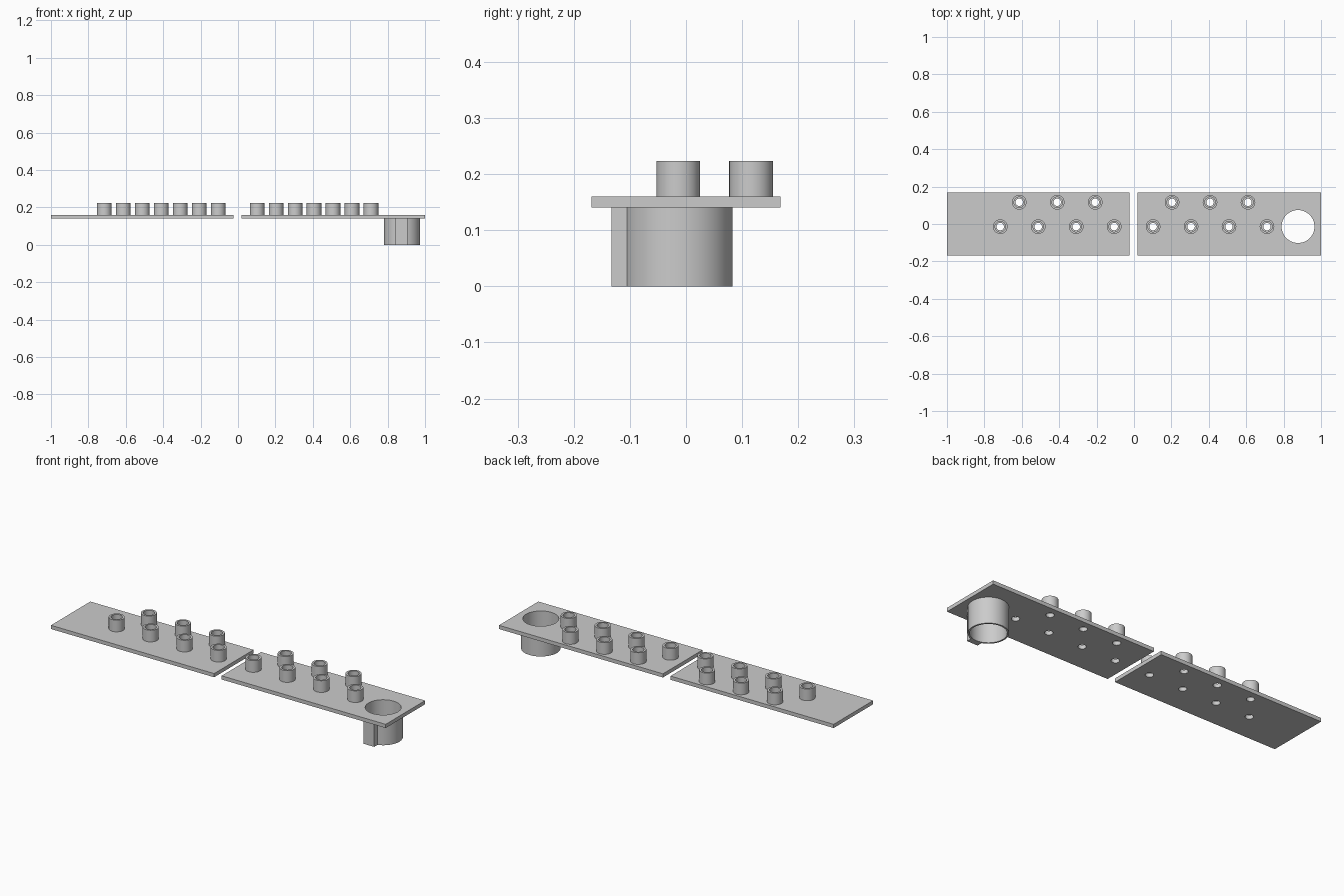
import bpy, bmesh, math
from mathutils import Matrix

if "Cube" in bpy.data.objects:
    bpy.data.objects.remove(bpy.data.objects["Cube"], do_unlink=True)

PLATE_BOTTOM, PLATE_TOP, PEG_TOP = 0.14, 0.16, 0.223
FRONT_ROW, BACK_ROW, PITCH = -0.014, 0.116, 0.203
CUP_X, CUP_Y, CUP_INNER, CUP_OUTER = 0.877, -0.0135, 0.088, 0.0965

grey = bpy.data.materials.new("light grey plastic")
grey.use_nodes = True
colour = (0.6, 0.6, 0.6, 1)
grey.diffuse_color = colour
grey.node_tree.nodes["Principled BSDF"].inputs["Base Color"].default_value = colour


def make_object(name, bm):
    bmesh.ops.recalc_face_normals(bm, faces=bm.faces)
    mesh = bpy.data.meshes.new(name)
    bm.to_mesh(mesh)
    bm.free()
    mesh.materials.append(grey)
    obj = bpy.data.objects.new(name, mesh)
    bpy.context.collection.objects.link(obj)
    return obj


def smooth(obj):
    bpy.ops.object.select_all(action="DESELECT")
    obj.select_set(True)
    bpy.context.view_layer.objects.active = obj
    bpy.ops.object.shade_smooth_by_angle(angle=math.radians(30))


def box(name, x0, x1, y0, y1, z0, z1):
    bm = bmesh.new()
    centre = Matrix.Translation(((x0 + x1) / 2, (y0 + y1) / 2, (z0 + z1) / 2))
    size = Matrix.Diagonal((x1 - x0, y1 - y0, z1 - z0, 1))
    bmesh.ops.create_cube(bm, size=1, matrix=centre @ size)
    return make_object(name, bm)


def tube(name, x, y, inner, outer, z0, z1, sides):
    """Closed ring made by sweeping a rectangular wall around its axis."""
    bm = bmesh.new()
    profile = [(inner, z0), (outer, z0), (outer, z1), (inner, z1)]
    rings = []
    for i in range(sides):
        a = math.tau * i / sides
        rings.append([bm.verts.new((x + r * math.cos(a), y + r * math.sin(a), z))
                      for r, z in profile])
    for i in range(sides):
        a, b = rings[i], rings[(i + 1) % sides]
        for j in range(4):
            k = (j + 1) % 4
            bm.faces.new((a[j], b[j], b[k], a[k]))
    smooth(make_object(name, bm))


def drill(plate, holes):
    """Cut round holes (x, y, radius, sides) right through a plate."""
    bm = bmesh.new()
    for x, y, radius, sides in holes:
        bmesh.ops.create_cone(bm, cap_ends=True, segments=sides, radius1=radius,
                              radius2=radius, depth=0.1,
                              matrix=Matrix.Translation((x, y, 0.15)))
    cutter = make_object("hole_cutter", bm)
    cutter.hide_render = True
    mod = plate.modifiers.new("holes", "BOOLEAN")
    mod.operation, mod.solver, mod.object = "DIFFERENCE", "EXACT", cutter
    bpy.ops.object.select_all(action="DESELECT")
    plate.select_set(True)
    bpy.context.view_layer.objects.active = plate
    bpy.ops.object.modifier_apply(modifier=mod.name)
    bpy.data.objects.remove(cutter, do_unlink=True)
    smooth(plate)


# Two plates, each with staggered rows of four and three hollow pegs
for side, x0, x1, first in (("right", -1, -0.025, -0.715), ("left", 0.02, 1, 0.102)):
    pegs = [(first + i * PITCH, FRONT_ROW) for i in range(4)]
    pegs += [(first + (i + 0.5) * PITCH, BACK_ROW) for i in range(3)]
    plate = box(side + "_plate", x0, x1, -0.168, 0.168, PLATE_BOTTOM, PLATE_TOP)
    holes = [(x, y, 0.02, 32) for x, y in pegs]
    if side == "left":
        holes.append((CUP_X, CUP_Y, CUP_INNER, 64))
    drill(plate, holes)
    for n, (x, y) in enumerate(pegs, 1):
        tube(f"{side}_peg_{n}", x, y, 0.028, 0.039, PLATE_TOP, PEG_TOP, 32)

# Open sleeve below the left plate, with a small tab on its front
tube("sleeve", CUP_X, CUP_Y, CUP_INNER, CUP_OUTER, 0, PLATE_BOTTOM, 64)
box("sleeve_tab", 0.843, 0.907, -0.133, -0.104, 0, PLATE_BOTTOM)
